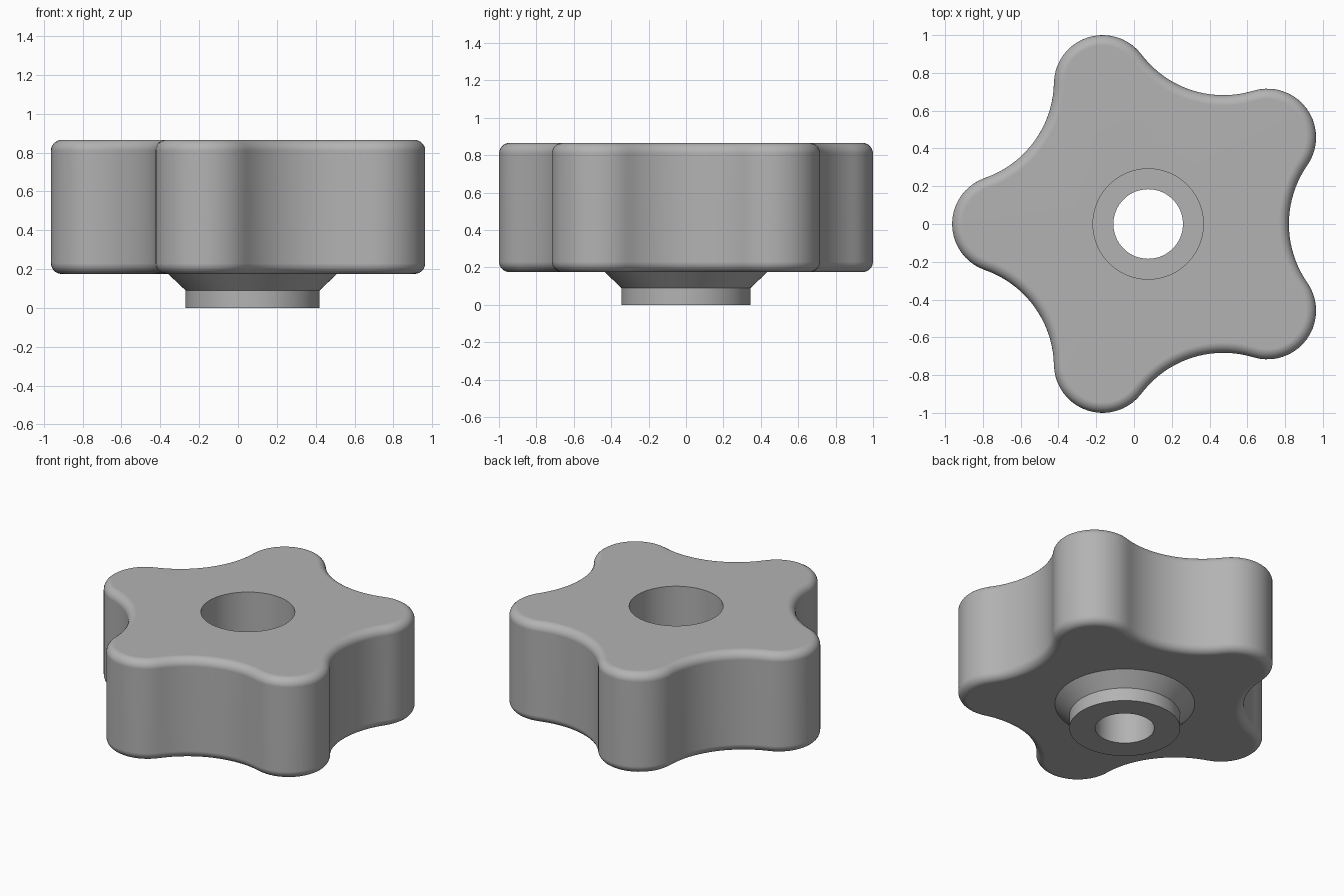
import bpy
import bmesh
from math import sin, cos, pi, atan2, hypot, radians

cube = bpy.data.objects.get("Cube")
if cube:
    bpy.data.objects.remove(cube, do_unlink=True)

# Main dimensions
LOBES = 5
CENTRE_X = 0.075
LOBE_DIST, LOBE_R = 0.78, 0.258        # convex lobe arcs
VALLEY_DEPTH = 0.745                   # grip waist radius
BOTTOM, TOP, FILLET = 0.175, 0.865, 0.055
BORE_R, BOSS_R, NECK_R = 0.184, 0.345, 0.435
RECESS_R, RECESS_FLOOR = 0.292, 0.45
STEPS, FILLET_STEPS = 20, 7

# Valley circle tangent to both neighbouring lobes
half = pi / LOBES
lx, ly = LOBE_DIST * cos(half), LOBE_DIST * sin(half)
k = VALLEY_DEPTH - LOBE_R
valley_dist = (lx * lx + ly * ly - k * k) / (2 * (lx - k))
valley_r = valley_dist - VALLEY_DEPTH
tangent = atan2(ly, valley_dist - lx)  # slope of the line joining the centres


def outline(inset):
    """Star outline shrunk by inset, counter-clockwise."""
    pts = []
    for i in range(LOBES):
        a = 2 * half * i
        arcs = ((a, valley_dist, valley_r + inset, pi + tangent, pi - tangent),
                (a + half, LOBE_DIST, LOBE_R - inset,
                 -half - tangent, half + tangent))
        for direction, dist, r, start, end in arcs:
            base = direction
            for s in range(STEPS):
                t = base + start + (end - start) * s / STEPS
                pts.append((dist * cos(direction) + r * cos(t),
                            dist * sin(direction) + r * sin(t)))
    return pts


def circle(r):
    """Circle whose points line up radially with the star outline."""
    return [(r * x / hypot(x, y), r * y / hypot(x, y)) for x, y in outline(0)]


# Cross-section from the bore, round the outside and back down the recess
rings = [(circle(BORE_R), 0), (circle(BOSS_R), 0),
         (circle(BOSS_R), 0.09), (circle(NECK_R), BOTTOM)]
quarter = [pi / 2 * s / FILLET_STEPS for s in range(FILLET_STEPS + 1)]
rings += [(outline(FILLET * (1 - sin(q))), BOTTOM + FILLET * (1 - cos(q)))
          for q in quarter]
rings += [(outline(FILLET * (1 - cos(q))), TOP - FILLET * (1 - sin(q)))
          for q in quarter]
rings += [(circle(RECESS_R), TOP), (circle(RECESS_R), RECESS_FLOOR),
          (circle(BORE_R), RECESS_FLOOR)]

# Loft the rings into one closed solid
bm = bmesh.new()
loops = [[bm.verts.new((x + CENTRE_X, y, z)) for x, y in pts]
         for pts, z in rings]
for lower, upper in zip(loops, loops[1:] + loops[:1]):
    for i in range(len(lower)):
        j = (i + 1) % len(lower)
        bm.faces.new((lower[i], lower[j], upper[j], upper[i]))
bmesh.ops.recalc_face_normals(bm, faces=bm.faces)
mesh = bpy.data.meshes.new("star_knob")
bm.to_mesh(mesh)
bm.free()
knob = bpy.data.objects.new("star_knob", mesh)
bpy.context.collection.objects.link(knob)

# Plain grey material
grey = bpy.data.materials.new("grey")
grey.use_nodes = True
colour = (0.45, 0.45, 0.45, 1)
grey.diffuse_color = colour
grey.node_tree.nodes["Principled BSDF"].inputs["Base Color"].default_value = colour
mesh.materials.append(grey)

# Smooth rounds with crisp edges and flat end faces
bpy.ops.object.select_all(action="DESELECT")
knob.select_set(True)
bpy.context.view_layer.objects.active = knob
bpy.ops.object.shade_smooth_by_angle(angle=radians(30))
normals = knob.modifiers.new("flat_ends", "WEIGHTED_NORMAL")
normals.keep_sharp = True
